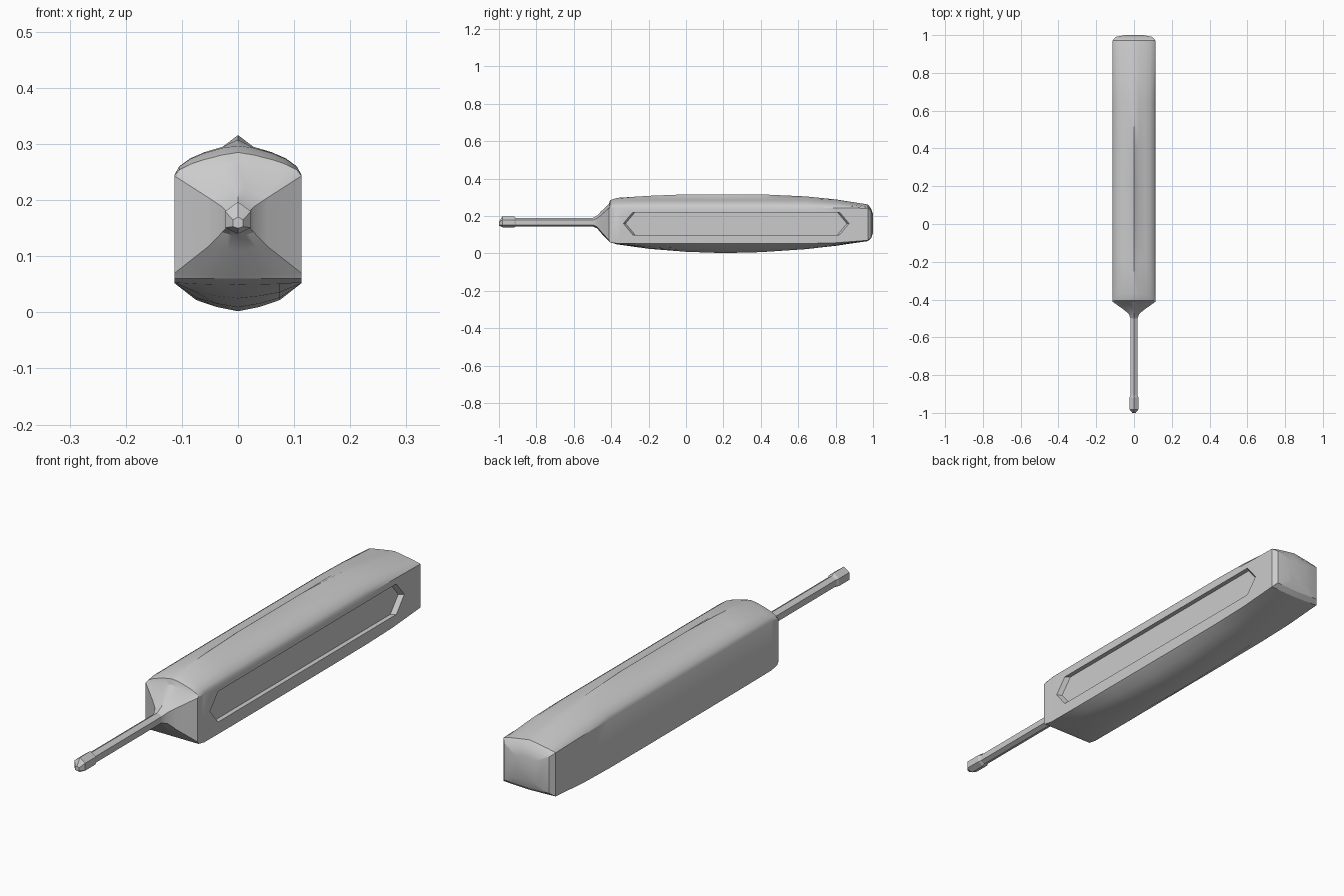
import bpy, bmesh

if "Cube" in bpy.data.objects:
    bpy.data.objects.remove(bpy.data.objects["Cube"])

# Fractions of half width / rise for the crowned roof and the bellied underside
TOP_X = (1, .93, .75, .53, .24)
TOP_ARC = (0, .28, .55, .75, .93)
LOW_X = (1, .66, .35)
LOW_ARC = (0, .60, .84)
RIDGE = .299


def ring(y, w, hi, lo, peak, bot, arc):
    """Closed cross-section: upright sides, peaked roof, curved belly."""
    crown = min(peak, RIDGE)
    half = []
    for f, a in zip(LOW_X[::-1], LOW_ARC[::-1]):
        t = arc * a + (1 - arc) * (1 - f)
        half.append((w * f, lo + (bot - lo) * t))
    for f, a in zip(TOP_X, TOP_ARC):
        t = arc * a + (1 - arc) * (1 - f)
        half.append((w * f, hi + (crown - hi) * t))
    pts = [(0, bot)] + half + [(0, peak)] + [(-x, z) for x, z in half[::-1]]
    return [(x, y, z) for x, z in pts]


def loft(name, rings):
    bm = bmesh.new()
    loops = [[bm.verts.new(p) for p in r] for r in rings]
    n = len(loops[0])
    for a, b in zip(loops, loops[1:]):
        for i in range(n):
            j = (i + 1) % n
            bm.faces.new((a[i], a[j], b[j], b[i]))
    bm.faces.new(loops[0])
    bm.faces.new(loops[-1])
    bmesh.ops.recalc_face_normals(bm, faces=bm.faces)
    mesh = bpy.data.meshes.new(name)
    bm.to_mesh(mesh)
    bm.free()
    ob = bpy.data.objects.new(name, mesh)
    bpy.context.collection.objects.link(ob)
    return ob


def activate(ob):
    bpy.ops.object.select_all(action='DESELECT')
    ob.select_set(True)
    bpy.context.view_layer.objects.active = ob


# Handle with flared neck and rounded butt: y, half width, side top, side bottom, peak, bottom, arc
handle = loft("handle", [ring(*r) for r in (
    (-.50, .018, .178, .153, .189, .145, 0),
    (-.475, .028, .188, .143, .203, .134, 0),
    (-.455, .052, .204, .118, .224, .110, 0),
    (-.412, .113, .243, .070, .265, .066, 0),
    (-.406, .113, .244, .060, .285, .060, .8),
    (-.37, .113, .245, .053, .297, .049, 1),
    (-.20, .113, .245, .052, .308, .025, 1),
    (0, .113, .245, .052, .316, .009, 1),
    (.20, .113, .245, .052, .316, .002, 1),
    (.40, .113, .245, .052, .316, .007, 1),
    (.64, .113, .245, .053, .305, .023, 1),
    (.80, .113, .244, .057, .289, .041, 1),
    (.972, .113, .241, .070, .262, .066, .3),
    (.990, .098, .228, .085, .240, .081, 0),
    (1.0, .050, .203, .113, .210, .110, 0),
)])

# Pointed slot recess on the right side, cut with a tapered hexagonal block
def slot(x, trim):
    a, b = -.335 + trim, .872 - trim
    return [(x, a, .16), (x, a + .05, .10), (x, b - .05, .10),
            (x, b, .16), (x, b - .05, .22), (x, a + .05, .22)]

cutter = loft("slot_cutter", [slot(.131, -.012), slot(.095, .012)])
cutter.hide_render = True
mod = handle.modifiers.new("slot", 'BOOLEAN')
mod.operation = 'DIFFERENCE'
mod.solver = 'EXACT'
mod.object = cutter
activate(handle)
bpy.ops.object.modifier_apply(modifier="slot")
bpy.data.objects.remove(cutter)
bpy.ops.object.shade_smooth_by_angle(angle=.5)

# Thin shaft and thicker tip
loft("shaft", [ring(y, .018, .178, .153, .189, .145, 0) for y in (-.93, -.49)])
loft("tip", [ring(*r) for r in (
    (-1.0, .009, .165, .153, .170, .150, 0),
    (-.982, .023, .180, .151, .197, .140, 0),
    (-.918, .023, .180, .151, .197, .140, 0),
    (-.908, .018, .178, .153, .189, .145, 0),
)])
